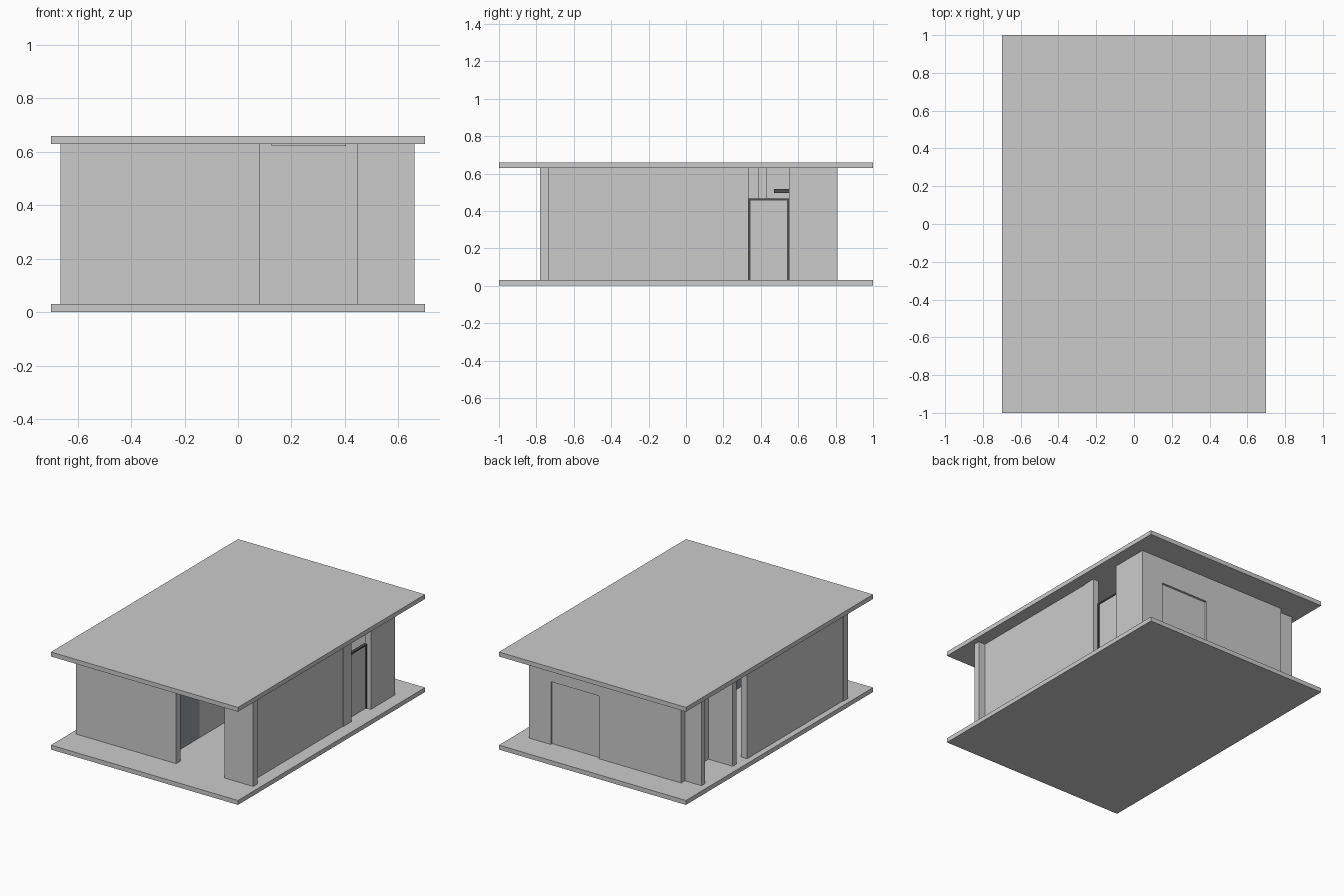
import bpy
import bmesh

if "Cube" in bpy.data.objects:
    bpy.data.objects.remove(bpy.data.objects["Cube"])


def material(name, rgb):
    m = bpy.data.materials.new(name)
    m.diffuse_color = (*rgb, 1)
    m.use_nodes = True
    m.node_tree.nodes["Principled BSDF"].inputs["Base Color"].default_value = m.diffuse_color
    return m


dark = material("dark_trim", (0.08, 0.08, 0.08))
glass = material("tinted_glass", (0.28, 0.34, 0.38))


def box(name, x, y, z, mat=None):
    """Box from (min, max) ranges on each axis."""
    bm = bmesh.new()
    bmesh.ops.create_cube(bm, size=1)
    for v in bm.verts:
        for i, (lo, hi) in enumerate((x, y, z)):
            v.co[i] = lo if v.co[i] < 0 else hi
    me = bpy.data.meshes.new(name)
    bm.to_mesh(me)
    bm.free()
    ob = bpy.data.objects.new(name, me)
    bpy.context.collection.objects.link(ob)
    if mat:
        me.materials.append(mat)
    return ob


F, C = 0.03, 0.63          # floor and ceiling heights
H = (F, C)
DOOR = 0.455

# Slabs
box("floor_slab", (-0.7, 0.7), (-1, 1), (0, F))
box("roof_slab", (-0.7, 0.7), (-1, 1), (C, 0.66))

# Front walls either side of the open entrance
box("front_wall_left", (-0.665, 0.083), (-0.78, -0.735), H)
box("front_wall_right", (0.445, 0.66), (-0.78, -0.735), H)

# Right side: long wall, pier, gap with door, rear wall
box("right_wall_long", (0.57, 0.61), (-0.735, 0.25), H)
box("right_pier", (0.575, 0.615), (0.25, 0.335), H)
box("right_wall_rear", (0.57, 0.61), (0.55, 0.77), H)
box("side_door", (0.565, 0.575), (0.345, 0.54), (F, 0.455))
for name, y, z in (("side_door_jamb_front", (0.335, 0.345), (F, 0.465)),
                   ("side_door_jamb_rear", (0.54, 0.55), (F, 0.465)),
                   ("side_door_head", (0.345, 0.54), (0.455, 0.465))):
    box(name, (0.56, 0.58), y, z, dark)

# Back wall with a recessed door
BY = (0.77, 0.81)
box("back_wall_left", (-0.53, 0.083), BY, H)
box("back_wall_right", (0.445, 0.61), BY, H)
box("back_lintel", (0.083, 0.445), BY, (DOOR, C))
box("back_door", (0.083, 0.445), (0.775, 0.795), (F, DOOR))

# Left side: long wall, then a recessed niche
box("left_wall_long", (-0.66, -0.615), (-0.735, 0.29), H)
box("niche_rear_wall", (-0.655, -0.43), (0.73, 0.77), H)
box("niche_inner_wall", (-0.47, -0.43), (0.43, 0.73), H)
box("niche_partition", (-0.65, -0.03), (0.39, 0.43), H)

# Interior partition with a glazed front part
box("hall_glass", (-0.03, -0.015), (-0.735, -0.39), H, glass)
box("hall_partition", (-0.055, -0.015), (-0.39, 0.39), H)

# Small fittings
box("ceiling_lamp", (0.125, 0.405), (-0.4, -0.12), (0.622, C))
box("wall_unit", (-0.03, 0.01), (0.47, 0.55), (0.495, 0.518), dark)
